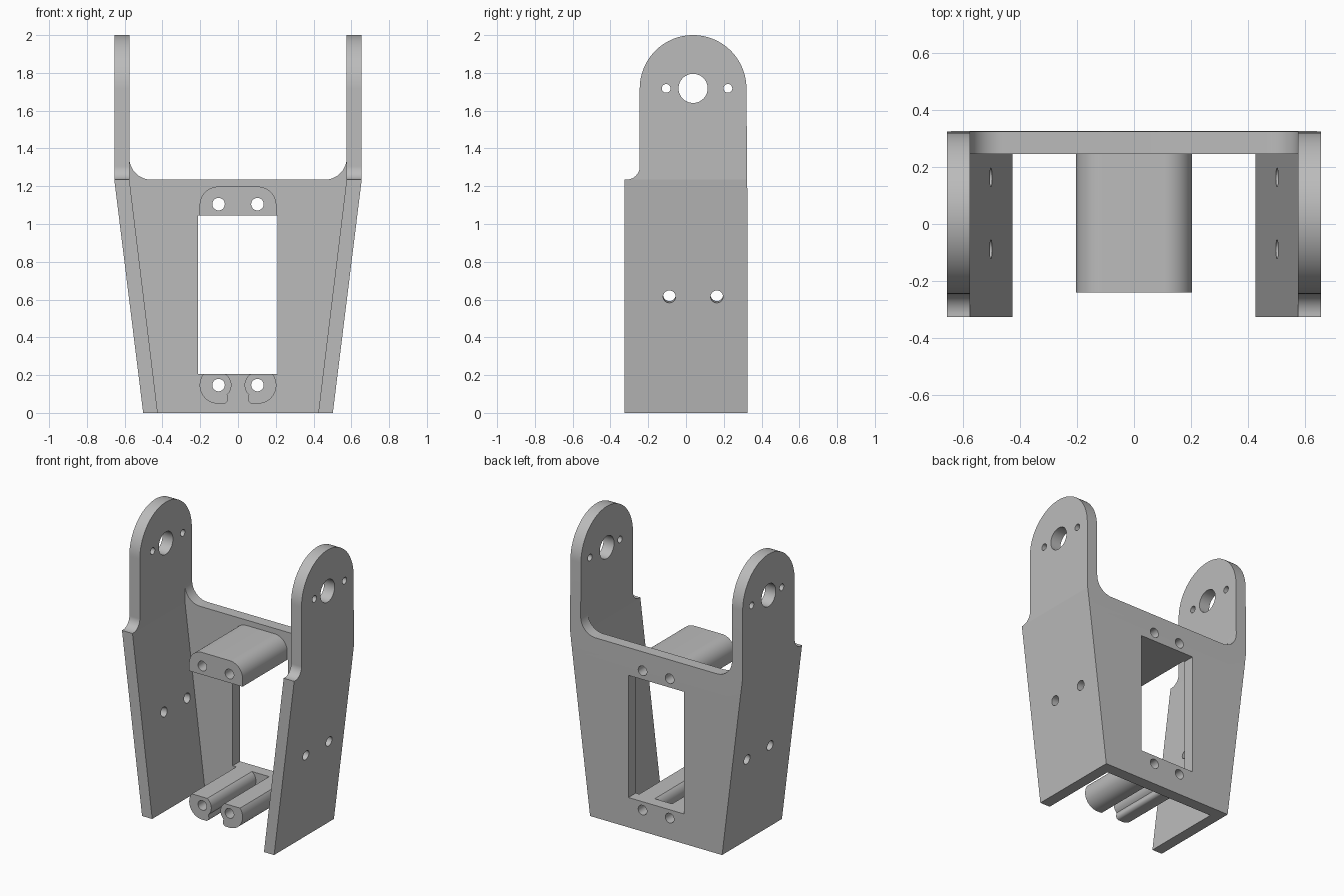
import bpy, bmesh, math
from mathutils import Vector

if "Cube" in bpy.data.objects:
    bpy.data.objects.remove(bpy.data.objects["Cube"])

grey = bpy.data.materials.new("light grey")
grey.diffuse_color = (0.5, 0.5, 0.5, 1)
grey.use_nodes = True
grey.node_tree.nodes["Principled BSDF"].inputs["Base Color"].default_value = grey.diffuse_color


def arc(cx, cz, r, a0, a1):
    """Points on an arc, about 3.5 degrees per step."""
    n = max(2, math.ceil(abs(a1 - a0) / 3.5))
    return [(cx + r * math.cos(math.radians(a0 + (a1 - a0) * i / n)),
             cz + r * math.sin(math.radians(a0 + (a1 - a0) * i / n)))
            for i in range(n + 1)]


def prism(name, profile, lo, hi, axis="Y"):
    """Extrude an (x, z) profile along Y, or a (y, z) profile along X."""
    bm = bmesh.new()
    put = (lambda a, b: (a, lo, b)) if axis == "Y" else (lambda a, b: (lo, a, b))
    face = bm.faces.new([bm.verts.new(put(a, b)) for a, b in profile])
    new = bmesh.ops.extrude_face_region(bm, geom=[face])["geom"]
    step = Vector((0, hi - lo, 0)) if axis == "Y" else Vector((hi - lo, 0, 0))
    bmesh.ops.translate(bm, vec=step,
                        verts=[v for v in new if isinstance(v, bmesh.types.BMVert)])
    bmesh.ops.recalc_face_normals(bm, faces=bm.faces)
    mesh = bpy.data.meshes.new(name)
    bm.to_mesh(mesh)
    bm.free()
    mesh.materials.append(grey)
    obj = bpy.data.objects.new(name, mesh)
    bpy.context.collection.objects.link(obj)
    return obj


def rod(loc, r, direction, length):
    """Round cutter centred at loc."""
    obj = prism("drill", arc(0, 0, r, 0, 360)[:-1], -length / 2, length / 2)
    obj.rotation_mode = "QUATERNION"
    obj.rotation_quaternion = Vector((0, 1, 0)).rotation_difference(Vector(direction))
    obj.location = loc
    return obj


def boolean(obj, cutter, op="DIFFERENCE"):
    cutter.hide_render = True
    mod = obj.modifiers.new("bool", "BOOLEAN")
    mod.operation, mod.solver, mod.object = op, "EXACT", cutter
    bpy.context.view_layer.update()
    deps = bpy.context.evaluated_depsgraph_get()
    mesh = bpy.data.meshes.new_from_object(obj.evaluated_get(deps))
    obj.modifiers.clear()
    obj.data = mesh
    bpy.data.objects.remove(cutter)


def mirrored(half):
    """Close a right-hand outline with its mirror image in x."""
    return half + [(-x, z) for x, z in reversed(half)]


ZB = 1.235      # height where the sloped walls turn vertical
YB = 0.245      # inner face of the back plate

# Bracket body: flared front outline cut to the side outline of the arms
body = prism("bracket_body", mirrored([(0.502, 0), (0.655, ZB), (0.655, 2.1)]), -0.325, 0.325)
side = ([(-0.4, -0.1), (0.4, -0.1), (0.4, 1.0), (0.32, 1.0)]
        + arc(0.0375, 1.7175, 0.2825, 0, 180)
        + arc(-0.315, ZB + 0.07, 0.07, 0, -90) + [(-0.4, ZB)])
side[3:4] = [(0.4, 1.1), (0.325, 1.1), (0.325, 1.7)][:2]
boolean(body, prism("side_outline", side, -1, 1, "X"), "INTERSECT")

# Space between the arms, then the rounded top edge of the back plate
slope = 0.15 / ZB
boolean(body, prism("cavity", mirrored([(0.425 - 0.1 * slope, -0.1), (0.575, ZB), (0.575, 2.2)]),
                    -1, YB))
boolean(body, prism("top_notch", mirrored(arc(0.46, ZB + 0.115, 0.115, -90, 0) + [(0.575, 2.2)]),
                    0.1, 1))

# Window in the back plate
boolean(body, prism("window", [(-0.212, 0.205), (0.21, 0.205), (0.21, 1.045), (-0.212, 1.045)],
                    0.1, 1))

# Holes in the arms
for s in (-1, 1):
    for y, r in ((0.0375, 0.077), (-0.105, 0.023), (0.222, 0.023)):
        boolean(body, rod((s * 0.615, y, 1.718), r, (1, 0, 0), 0.3))
    for y in (-0.088, 0.163):
        boolean(body, rod((s * 0.54, y, 0.62), 0.033, (1, 0, -s * slope), 0.25))

# Upper wide boss and the two lower bosses
upper = prism("upper_boss", mirrored([(0.203, 1.045)] + arc(0.105, 1.1, 0.098, 0, 90)),
              -0.24, YB)
low = (arc(0.105, 0.147, 0.098, 36.3, -90) + arc(0.077, 0.073, 0.024, -90, -180)
       + arc(0.105, 0.147, 0.07, 227, 124))
lower = [prism("lower_boss_" + n, [(s * x, z) for x, z in low], -0.24, YB)
         for n, s in (("right", 1), ("left", -1))]

# Screw holes through the bosses and back plate
for s, boss in zip((1, -1), lower):
    for z, part in ((1.105, upper), (0.147, boss)):
        for obj in (part, body):
            boolean(obj, rod((s * 0.103, 0, z), 0.033, (0, 1, 0), 2))

# Smooth the round parts, keep the shallow bend of the arms sharp
for obj in [body, upper] + lower:
    bpy.ops.object.select_all(action="DESELECT")
    obj.select_set(True)
    bpy.context.view_layer.objects.active = obj
    bpy.ops.object.shade_smooth_by_angle(angle=math.radians(5.5))
